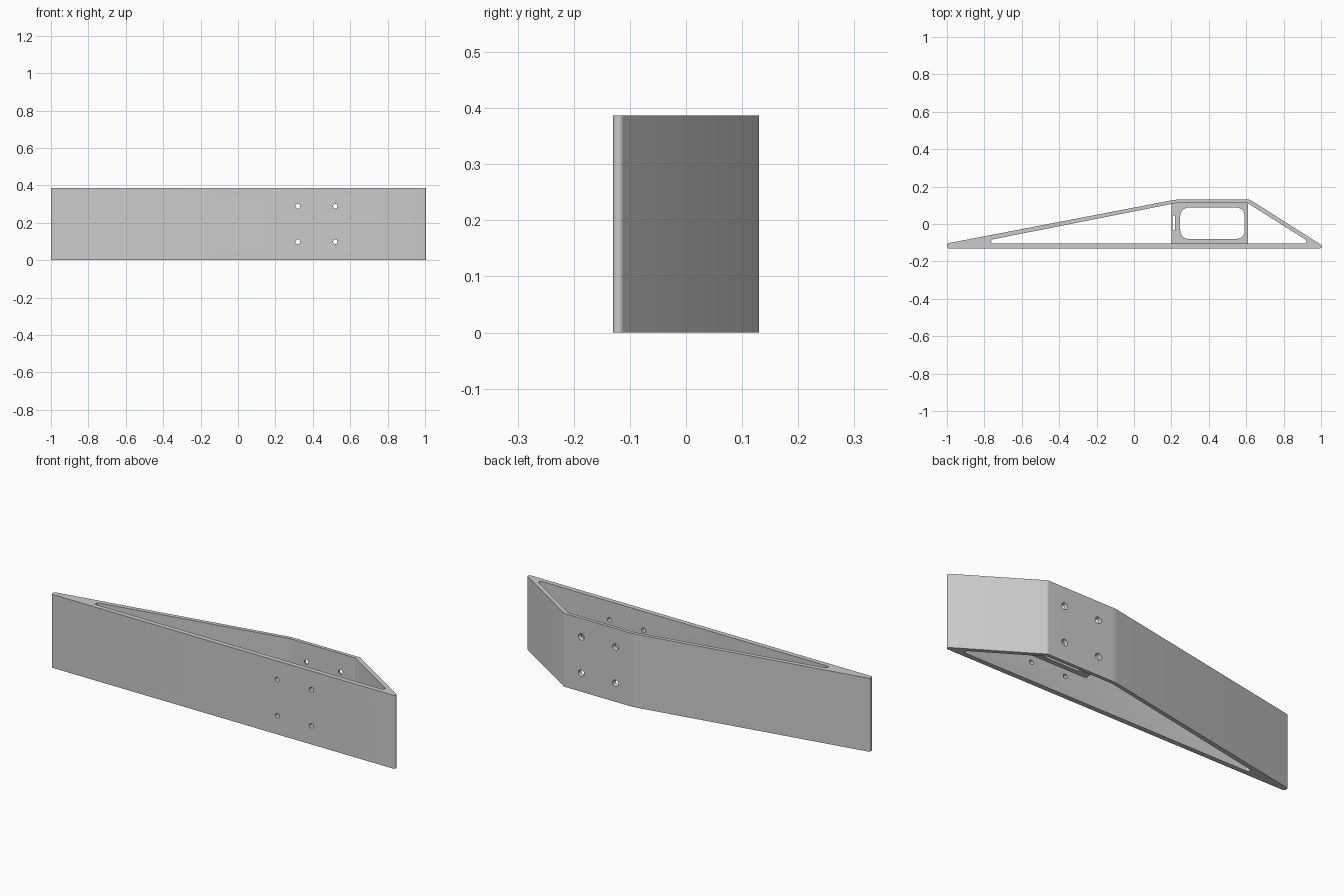
import bpy, math
from mathutils import Vector

cube = bpy.data.objects.get("Cube")
if cube:
    bpy.data.objects.remove(cube, do_unlink=True)

HEIGHT = 0.387

grey = bpy.data.materials.new("light grey")
grey.use_nodes = True
grey.diffuse_color = (0.6, 0.6, 0.6, 1)
grey.node_tree.nodes["Principled BSDF"].inputs["Base Color"].default_value = (0.6, 0.6, 0.6, 1)


def rounded(corners, steps=8):
    """Turn (x, y, radius) corners into an outline with arcs at the corners."""
    outline = []
    for i, (x, y, r) in enumerate(corners):
        p = Vector((x, y))
        a = (Vector(corners[i - 1][:2]) - p).normalized()
        b = (Vector(corners[(i + 1) % len(corners)][:2]) - p).normalized()
        if r == 0:
            outline.append(p)
            continue
        half = a.angle(b) / 2
        centre = p + (a + b).normalized() * r / math.sin(half)
        start = p + a * r / math.tan(half) - centre
        end = p + b * r / math.tan(half) - centre
        sweep = math.pi - 2 * half
        for k in range(steps + 1):
            t = k / steps
            outline.append(centre + (start * math.sin((1 - t) * sweep)
                                     + end * math.sin(t * sweep)) / math.sin(sweep))
    return outline


def prism(name, corners, z0, z1):
    pts = rounded(corners)
    n = len(pts)
    verts = [(p.x, p.y, z) for z in (z0, z1) for p in pts]
    faces = [list(range(n))[::-1], list(range(n, 2 * n))]
    faces += [(i, (i + 1) % n, n + (i + 1) % n, n + i) for i in range(n)]
    mesh = bpy.data.meshes.new(name)
    mesh.from_pydata(verts, [], faces)
    mesh.materials.append(grey)
    obj = bpy.data.objects.new(name, mesh)
    bpy.context.collection.objects.link(obj)
    return obj


def rectangle(x0, x1, y0, y1, r):
    return [(x0, y0, r), (x1, y0, r), (x1, y1, r), (x0, y1, r)]


def bore(x, z, y0, y1, r0, r1):
    """Round cutter along y, radius r0 at y0 and r1 at y1."""
    bpy.ops.mesh.primitive_cone_add(vertices=24, radius1=r0, radius2=r1, depth=y1 - y0,
                                    location=(x, (y0 + y1) / 2, z),
                                    rotation=(-math.pi / 2, 0, 0))
    obj = bpy.context.object
    obj.name = "screw_hole_cutter"
    obj.data.materials.append(grey)
    return obj


def cut(target, cutters):
    bpy.context.view_layer.objects.active = target
    for cutter in cutters:
        mod = target.modifiers.new("cut", 'BOOLEAN')
        mod.operation = 'DIFFERENCE'
        mod.solver = 'EXACT'
        mod.object = cutter
        bpy.ops.object.modifier_apply(modifier=mod.name)
        bpy.data.objects.remove(cutter, do_unlink=True)


def smooth(obj):
    bpy.ops.object.select_all(action='DESELECT')
    obj.select_set(True)
    bpy.context.view_layer.objects.active = obj
    bpy.ops.object.shade_smooth_by_angle(angle=math.radians(30))


# Hollow wedge-shaped shell
shell = prism("outer_shell", [(-1.0, -0.13, 0.009), (1.03, -0.13, 0.01),
                              (0.62, 0.13, 0.02), (0.22, 0.13, 0.15),
                              (-1.0, -0.104, 0.009)], 0, HEIGHT)
cavity = prism("cavity_cutter", [(-0.865, -0.104, 0.011), (0.95, -0.104, 0.011),
                                 (0.607, 0.112, 0.006), (0.225, 0.112, 0.1)],
               -0.1, HEIGHT + 0.1)

# Four screw holes through both walls, countersunk at the back
holes = []
for x in (0.32, 0.52):
    for z in (0.098, 0.289):
        holes.append(bore(x, z, -0.2, 0.2, 0.012, 0.012))
        holes.append(bore(x, z, 0.114, 0.132, 0.012, 0.018))
cut(shell, [cavity] + holes)
smooth(shell)

# Mid-height rib frame with a rounded window and a narrow slot
LOW, HIGH = 0.135, 0.252
rib = prism("inner_rib_frame", rectangle(0.2, 0.609, -0.108, 0.114, 0), LOW, HIGH)
window = prism("window_cutter", rectangle(0.247, 0.592, -0.08, 0.088, 0.045), 0, HEIGHT)
slot = prism("slot_cutter", rectangle(0.206, 0.22, -0.034, 0.046, 0.002), 0, HEIGHT)
cut(rib, [window, slot])
smooth(rib)
